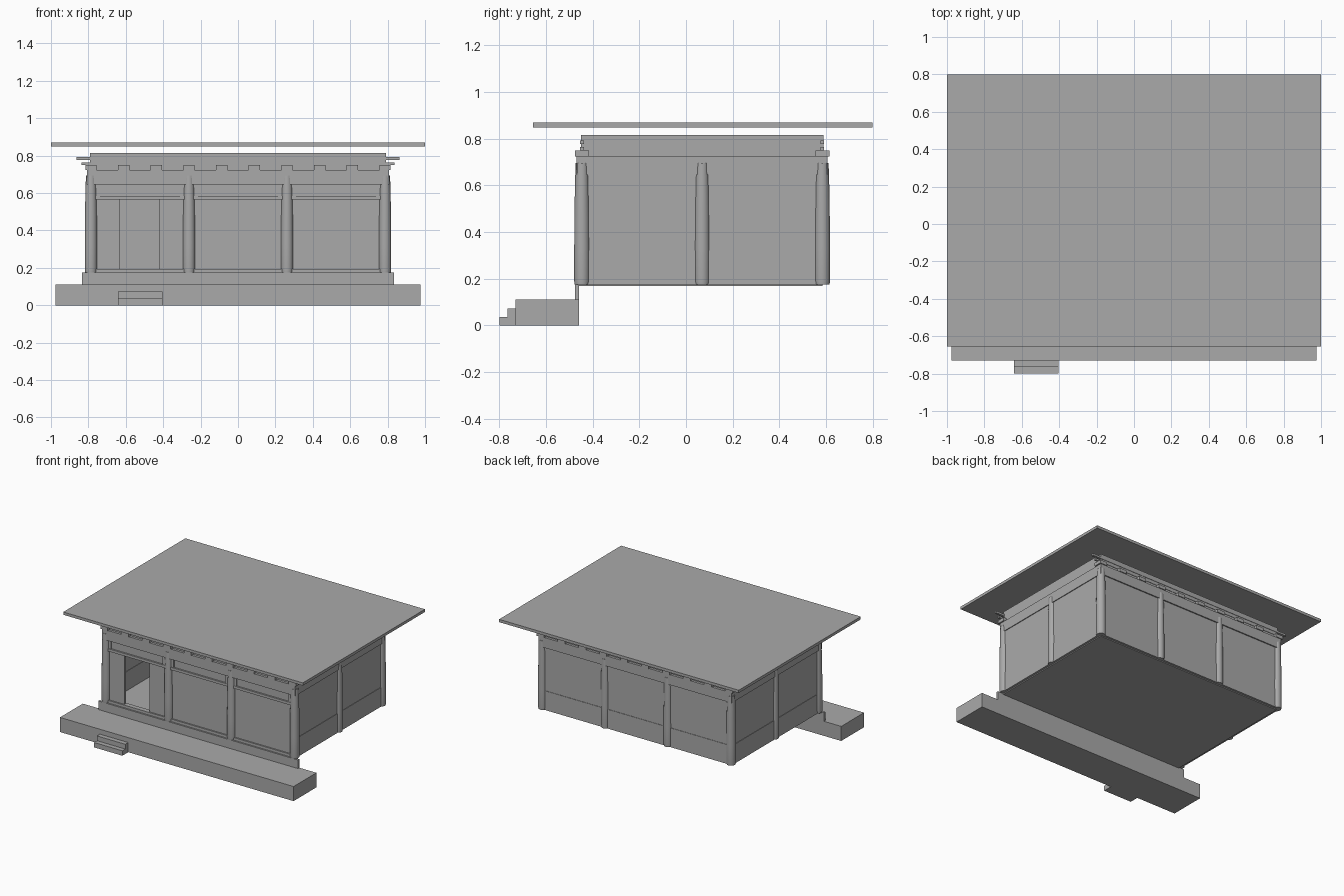
import bpy, bmesh, math

cube = bpy.data.objects.get("Cube")
if cube:
    bpy.data.objects.remove(cube, do_unlink=True)

grey = bpy.data.materials.new("plain_grey")
grey.use_nodes = True
grey.diffuse_color = (0.4, 0.4, 0.4, 1)
grey.node_tree.nodes["Principled BSDF"].inputs["Base Color"].default_value = (0.4, 0.4, 0.4, 1)


def finish(name, bm):
    bmesh.ops.recalc_face_normals(bm, faces=bm.faces)
    mesh = bpy.data.meshes.new(name)
    bm.to_mesh(mesh)
    bm.free()
    mesh.materials.append(grey)
    obj = bpy.data.objects.new(name, mesh)
    bpy.context.collection.objects.link(obj)
    return obj


def box(name, x, y, z):
    """Box from (low, high) pairs on each axis."""
    bm = bmesh.new()
    bmesh.ops.create_cube(bm, size=1)
    for v in bm.verts:
        v.co = [a[0] if c < 0 else a[1] for c, a in zip(v.co, (x, y, z))]
    return finish(name, bm)


def around(centre, half):
    return (centre - half, centre + half)


def column(x, y):
    """Round column with a gently swollen shaft."""
    profile = [(0.031, 0.175), (0.033, 0.19), (0.033, 0.33), (0.032, 0.47),
               (0.030, 0.6), (0.027, 0.695)]
    sides = 24
    bm = bmesh.new()
    rings = [[bm.verts.new((x + r * math.cos(i * math.tau / sides),
                            y + r * math.sin(i * math.tau / sides), z))
              for i in range(sides)] for r, z in profile]
    for low, high in zip(rings, rings[1:]):
        for i in range(sides):
            j = (i + 1) % sides
            bm.faces.new((low[i], low[j], high[j], high[i])).smooth = True
    bm.faces.new(rings[0])
    bm.faces.new(rings[-1])
    finish("column", bm)


BAY = 0.524
END = BAY * 1.5
FRONT, MIDDLE, BACK = -0.446, 0.069, 0.584
FLOOR, BEAM, BEAM_TOP = 0.175, 0.647, 0.724
column_x = [(i - 1.5) * BAY for i in range(4)]

# Terrace, steps and floor
box("terrace", (-0.975, 0.975), (-0.73, -0.458), (0, 0.11))
box("lower_step", (-0.642, -0.405), (-0.8, -0.765), (0, 0.037))
box("upper_step", (-0.642, -0.405), (-0.765, -0.73), (0, 0.073))
box("front_riser", (-0.833, 0.833), (-0.475, -0.458), (0.11, FLOOR))
box("floor", (-END, END), (-0.458, BACK), (0.168, FLOOR))

# Columns around the edge
for x in column_x:
    column(x, FRONT)
    column(x, BACK)
for x in (-END, END):
    column(x, MIDDLE)

# Back and side walls, each with a slightly thicker lower part
for name, half, top in (("wall", 0.014, BEAM), ("lower_wall", 0.017, 0.32)):
    box("back_" + name, (-END, END), around(BACK, half), (FLOOR, top))
    for x, side in ((-END, "right_"), (END, "left_")):
        box(side + name, around(x, half), (FRONT, BACK), (FLOOR, top))

# Front bays: sill, door head, recessed transom and door panels
for bay in range(3):
    x0, x1 = column_x[bay] + 0.02, column_x[bay + 1] - 0.02
    box("sill", (x0, x1), around(FRONT, 0.018), (FLOOR, 0.195))
    box("door_head", (x0, x1), around(FRONT, 0.018), (0.565, 0.585))
    box("transom", (x0, x1), around(FRONT, 0.006), (0.585, BEAM))
    for x in (x0 + 0.015, x1 - 0.015):
        box("transom_post", around(x, 0.012), around(FRONT, 0.014), (0.585, BEAM))
    if bay == 0:
        spans = [(x0, -0.63), (-0.42, x1)]
    else:
        spans = [(x0, (x0 + x1) / 2), ((x0 + x1) / 2, x1)]
    for span in spans:
        box("door_panel", span, around(FRONT, 0.008), (0.195, 0.565))

# Main beams and the upper wall ring
for y, side in ((FRONT, "front_"), (BACK, "back_")):
    box(side + "beam", around(0, 0.806), around(y, 0.023), (BEAM, BEAM_TOP))
    inner = y + (0.012 if y < 0 else -0.012)
    box(side + "upper_wall", (-0.79, 0.79), around(inner, 0.017), (BEAM_TOP, 0.815))
    # Bearing blocks over columns and thirds of each bay
    for i in range(10):
        box("bearing_block", around((i - 4.5) * BAY / 3, 0.03), around(y, 0.03),
            (BEAM_TOP, 0.749))
    # Projecting bracket arms
    box(side + "lower_bracket", around(0, 0.838), around(y, 0.008), (0.75, 0.764))
    box(side + "upper_bracket", around(0, 0.863), around(y, 0.008), (0.777, 0.792))
for x, side in ((-END, "right_"), (END, "left_")):
    box(side + "beam", around(x, 0.02), (FRONT - 0.02, BACK + 0.02), (BEAM, BEAM_TOP))
    inner = x + (0.013 if x < 0 else -0.013)
    box(side + "upper_wall", around(inner, 0.017), (-0.45, 0.588), (BEAM_TOP, 0.815))

# Flat roof slab
box("roof", (-1, 1), (-0.655, 0.8), (0.849, 0.87))
